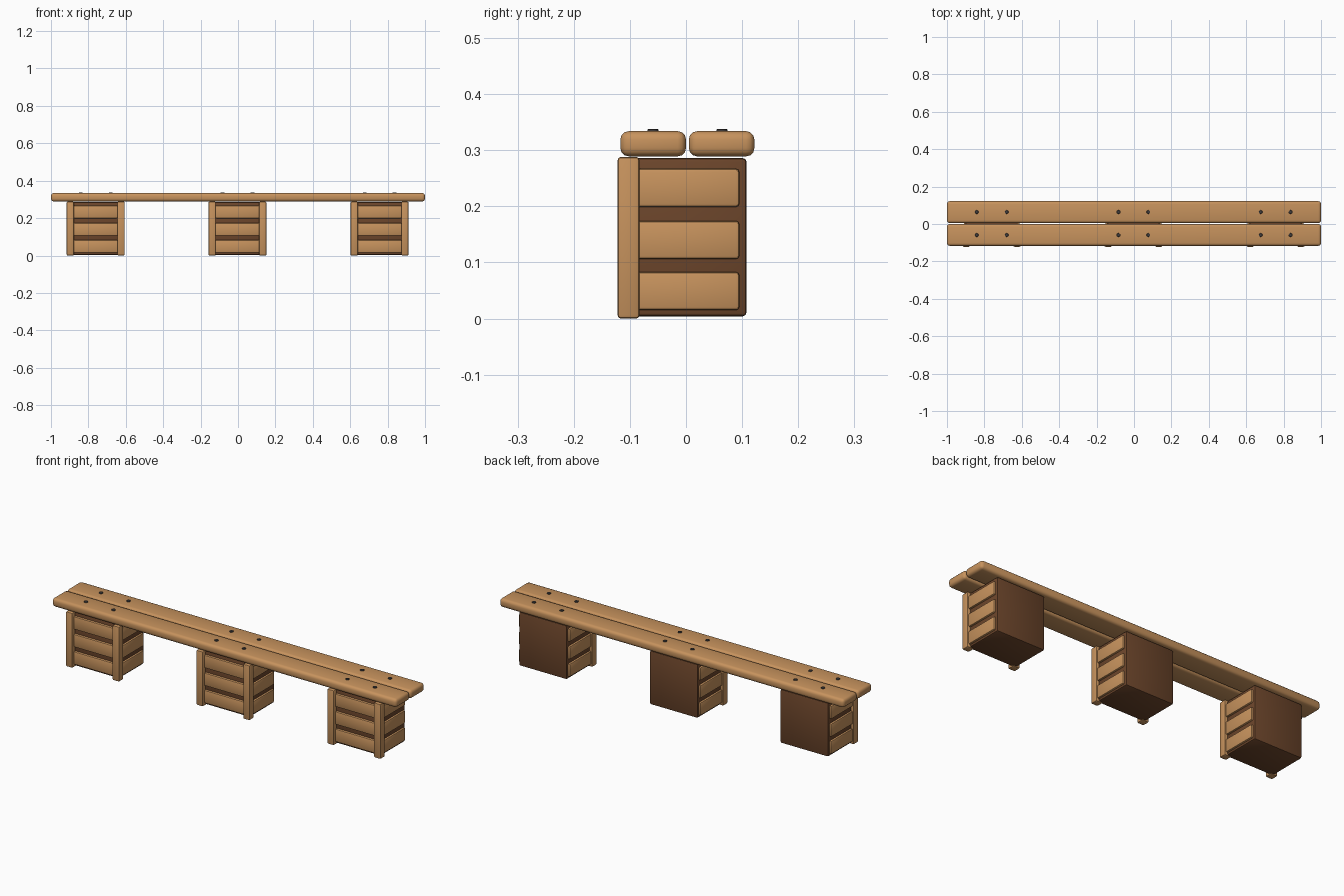
import bpy, bmesh, math

cube = bpy.data.objects.get("Cube")
if cube:
    bpy.data.objects.remove(cube, do_unlink=True)


def material(name, rgb):
    m = bpy.data.materials.new(name)
    m.use_nodes = True
    m.diffuse_color = (*rgb, 1)
    m.node_tree.nodes["Principled BSDF"].inputs["Base Color"].default_value = (*rgb, 1)
    return m


WOOD = material("light wood", (0.57, 0.29, 0.11))
DARK = material("dark wood", (0.15, 0.06, 0.024))
METAL = material("dark metal", (0.05, 0.045, 0.045))


def finish(name, bm, mat, bevel, segments):
    mesh = bpy.data.meshes.new(name)
    bm.to_mesh(mesh)
    bm.free()
    mesh.materials.append(mat)
    ob = bpy.data.objects.new(name, mesh)
    bpy.context.collection.objects.link(ob)
    mod = ob.modifiers.new("rounded edges", 'BEVEL')
    mod.width, mod.segments = bevel, segments
    mod.limit_method = 'ANGLE'
    mod.angle_limit = math.radians(50)
    bpy.ops.object.select_all(action='DESELECT')
    ob.select_set(True)
    bpy.context.view_layer.objects.active = ob
    bpy.ops.object.modifier_apply(modifier=mod.name)
    bpy.ops.object.shade_smooth_by_angle(angle=math.radians(40))
    return ob


def box(name, xs, ys, zs, mat, bevel=0.006, segments=2):
    """Rounded block given its extent along each axis."""
    bm = bmesh.new()
    bmesh.ops.create_cube(bm, size=1)
    for v in bm.verts:
        for i, (lo, hi) in enumerate((xs, ys, zs)):
            v.co[i] = lo if v.co[i] < 0 else hi
    return finish(name, bm, mat, bevel, segments)


def bolt(name, x, y):
    bm = bmesh.new()
    bmesh.ops.create_cone(bm, cap_ends=True, segments=12, radius1=0.01,
                          radius2=0.01, depth=0.012)
    bmesh.ops.translate(bm, verts=bm.verts, vec=(x, y, 0.332))
    return finish(name, bm, METAL, 0.0015, 1)


# Seat planks
box("front_seat_plank", (-1, 1), (-0.117, 0), (0.289, 0.334), WOOD, 0.015, 3)
box("back_seat_plank", (-1, 1), (0.005, 0.122), (0.289, 0.334), WOOD, 0.015, 3)

SLATS = [(0.015, 0.083), (0.106, 0.174), (0.199, 0.267)]
for label, cx in (("right", -0.761), ("middle", -0.003), ("left", 0.757)):
    # Crate body
    box(f"{label}_crate_core", (cx - 0.139, cx + 0.139), (-0.098, 0.108),
        (0.004, 0.286), DARK, 0.007)
    # Front slats
    for n, zs in enumerate(SLATS):
        box(f"{label}_front_slat_{n + 1}", (cx - 0.118, cx + 0.118),
            (-0.11, -0.09), zs, WOOD)
    for side, s in (("outer_right", -1), ("outer_left", 1)):
        # Corner posts
        box(f"{label}_post_{side}", sorted((cx + s * 0.116, cx + s * 0.155)),
            (-0.122, -0.083), (0, 0.288), WOOD)
        # Side slats
        for n, zs in enumerate(SLATS):
            box(f"{label}_side_slat_{side}_{n + 1}",
                sorted((cx + s * 0.128, cx + s * 0.149)), (-0.088, 0.095), zs, WOOD)
        # Bolts through the seat
        for row, y in (("front", -0.059), ("back", 0.064)):
            bolt(f"{label}_bolt_{row}_{side}", cx + s * 0.08, y)
